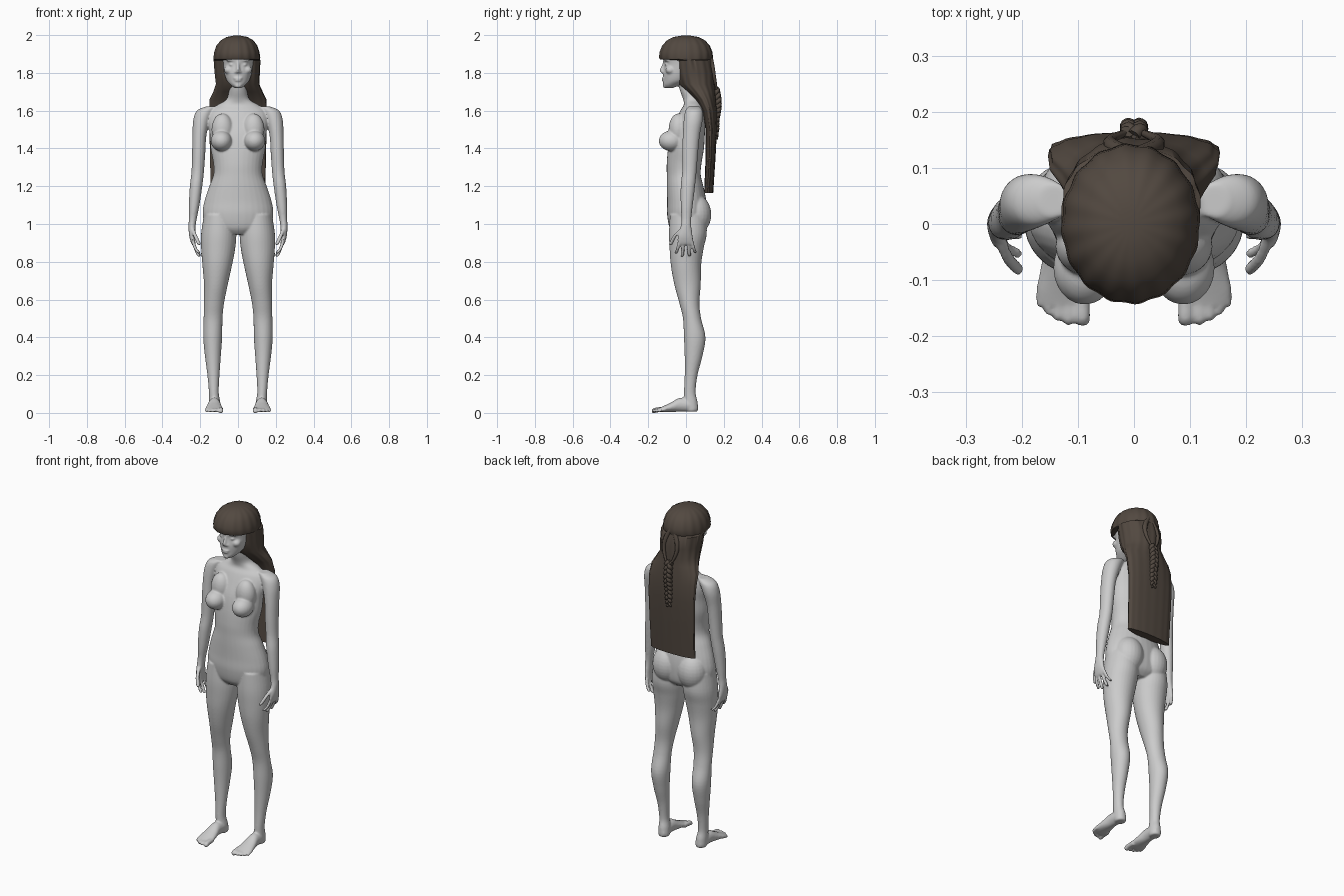
import bpy, bmesh, math
from mathutils import Matrix, Vector

cube = bpy.data.objects.get("Cube")
if cube:
    bpy.data.objects.remove(cube, do_unlink=True)


def material(name, colour):
    mat = bpy.data.materials.new(name)
    mat.use_nodes = True
    mat.diffuse_color = colour
    mat.node_tree.nodes["Principled BSDF"].inputs["Base Color"].default_value = colour
    return mat


clay = material("clay grey", (0.60, 0.60, 0.60, 1))
brown = material("dark brown", (0.085, 0.066, 0.052, 1))


def spline(a, b, c, d, t):
    """Catmull-Rom blend of four section rows."""
    return [0.5 * (2 * q + (r - p) * t + (2 * p - 5 * q + 4 * r - s) * t * t
                   + (3 * q - p - 3 * r + s) * t ** 3) for p, q, r, s in zip(a, b, c, d)]


def refine(rows, steps):
    result = []
    for i in range(len(rows) - 1):
        a, d = rows[max(i - 1, 0)], rows[min(i + 2, len(rows) - 1)]
        result += [spline(a, rows[i], rows[i + 1], d, k / steps) for k in range(steps)]
    return result + [rows[-1]]


def loft(bm, rows, steps=5, segments=32, along_y=False, mirrored=False, ripple=0):
    """Skin oval sections given as x, y, z, half width, half depth."""
    rows = refine(rows, steps) if steps > 1 else rows
    for side in ((1, -1) if mirrored else (1,)):
        rings = []
        for x, y, z, wide, deep in rows:
            ring = []
            for i in range(segments):
                angle = math.tau * i / segments
                swell = 1 + ripple * math.sin(angle * 16)
                u, v = wide * swell * math.cos(angle), deep * swell * math.sin(angle)
                point = (x + u, y, z + v) if along_y else (x + u, y + v, z)
                ring.append(bm.verts.new((side * point[0], point[1], point[2])))
            rings.append(ring)
        faces = [bm.faces.new(rings[0]), bm.faces.new(rings[-1])]
        for low, high in zip(rings, rings[1:]):
            for i in range(segments):
                j = (i + 1) % segments
                faces.append(bm.faces.new((low[i], low[j], high[j], high[i])))
        bmesh.ops.recalc_face_normals(bm, faces=faces)


def ball(bm, centre, radii):
    """Ellipsoid, repeated on the other side when off centre."""
    for side in ((1, -1) if centre[0] else (1,)):
        place = Matrix.Translation((side * centre[0], centre[1], centre[2]))
        bmesh.ops.create_uvsphere(bm, u_segments=24, v_segments=16, radius=1,
                                  matrix=place @ Matrix.Diagonal((*radii, 1)))


def digit(bm, points, radius, along_y=False):
    """Finger or toe with a rounded tip."""
    points = [Vector(p) for p in points]
    tip = points[-1] + (points[-1] - points[-2]).normalized() * radius * 0.6
    rows = [(*p, radius, radius) for p in points] + [(*tip, radius / 2, radius / 2)]
    loft(bm, rows, steps=3, segments=12, along_y=along_y, mirrored=True)


def finish(bm, name, mat):
    mesh = bpy.data.meshes.new(name)
    bm.to_mesh(mesh)
    bm.free()
    mesh.materials.append(mat)
    mesh.polygons.foreach_set("use_smooth", [True] * len(mesh.polygons))
    obj = bpy.data.objects.new(name, mesh)
    bpy.context.collection.objects.link(obj)
    return obj


body = bmesh.new()

# Neck and torso
loft(body, [
    (0, 0, 1.78, .046, .048), (0, .015, 1.71, .048, .048), (0, .035, 1.66, .062, .05),
    (0, .04, 1.63, .11, .052), (0, .035, 1.60, .148, .065), (0, .025, 1.55, .160, .078),
    (0, .01, 1.48, .150, .09), (0, 0, 1.40, .145, .095), (0, -.01, 1.32, .130, .092),
    (0, -.012, 1.26, .130, .09), (0, -.005, 1.20, .152, .097), (0, .004, 1.12, .178, .104),
    (0, .006, 1.05, .187, .106), (0, .008, .98, .165, .095), (0, .005, .945, .10, .065)])
ball(body, (.088, -.078, 1.44), (.056, .066, .054))
ball(body, (.082, -.040, 1.50), (.058, .052, .085))
ball(body, (.083, .052, 1.05), (.084, .082, .105))

# Legs
loft(body, [
    (.100, .010, 1.05, .080, .095), (.102, .010, .95, .093, .100),
    (.105, .003, .87, .090, .090), (.110, 0, .78, .078, .080), (.117, .008, .68, .063, .070),
    (.127, .018, .58, .053, .053), (.132, .032, .50, .050, .048), (.134, .046, .40, .050, .057),
    (.133, .040, .30, .042, .047), (.130, .027, .20, .032, .034), (.128, .020, .11, .026, .031),
    (.124, .025, .06, .030, .036), (.122, .030, .02, .031, .034), (.122, .030, .006, .025, .028)],
    mirrored=True)

# Feet and toes
loft(body, [
    (.122, .060, .028, .018, .020), (.123, .030, .038, .030, .032),
    (.125, -.03, .043, .032, .037), (.126, -.08, .030, .041, .025),
    (.127, -.12, .020, .047, .016), (.126, -.145, .015, .042, .010)],
    along_y=True, mirrored=True)
for x, reach, radius in ((.092, -.173, .014), (.117, -.175, .009), (.135, -.168, .009),
                         (.152, -.157, .0085), (.167, -.144, .008)):
    digit(body, [(x, -.11, .018), (x, reach + .02, .016), (x, reach, .011)], radius, True)

# Arms and palms
loft(body, [
    (.140, .042, 1.622, .030, .030), (.172, .042, 1.60, .046, .045),
    (.192, .038, 1.55, .045, .050), (.204, .028, 1.47, .037, .045),
    (.208, .022, 1.38, .035, .042), (.213, .018, 1.28, .033, .038),
    (.222, .010, 1.20, .033, .038), (.232, .004, 1.10, .028, .032),
    (.239, .002, 1.03, .021, .026), (.243, 0, .99, .019, .028),
    (.243, -.004, .94, .016, .039), (.238, -.003, .905, .012, .042),
    (.234, -.002, .89, .009, .036)], mirrored=True)

# Fingers and thumbs
for start, end, height in ((-.034, -.052, .848), (-.012, -.020, .832),
                           (.010, .018, .834), (.031, .050, .850)):
    middle = (start + end) / 2
    digit(body, [(.238, start, .91), (.226, middle, .872), (.208, end, height)], .0095)
digit(body, [(.240, -.022, .975), (.225, -.060, .935), (.207, -.080, .895)], .011)

# Head
loft(body, [
    (0, -.088, 1.720, .018, .018), (0, -.076, 1.735, .038, .044), (0, -.050, 1.76, .060, .070),
    (0, -.035, 1.80, .073, .087), (0, -.020, 1.845, .080, .096), (0, -.010, 1.89, .085, .112),
    (0, 0, 1.94, .075, .095), (0, 0, 1.97, .040, .060)], steps=6)

# Nose, lips, cheeks, brows and eyes
loft(body, [(0, -.112, 1.868, .010, .008), (0, -.117, 1.84, .008, .011),
            (0, -.123, 1.815, .011, .017), (0, -.120, 1.800, .013, .012)])
ball(body, (.012, -.119, 1.805), (.008, .010, .007))
ball(body, (0, -.119, 1.771), (.024, .011, .005))
ball(body, (0, -.118, 1.760), (.020, .011, .006))
ball(body, (0, -.105, 1.731), (.020, .018, .012))
ball(body, (.048, -.083, 1.815), (.026, .026, .022))
ball(body, (.034, -.098, 1.868), (.030, .020, .008))
ball(body, (.032, -.097, 1.843), (.017, .016, .009))

# Blend every body volume into one smooth skin
figure = finish(body, "body", clay)
remesh = figure.modifiers.new("Blend", "REMESH")
remesh.mode = "VOXEL"
remesh.voxel_size = .005
remesh.use_smooth_shade = True
relax = figure.modifiers.new("Relax", "SMOOTH")
relax.factor = .5
relax.iterations = 5

# Long hair with a fringe stepping back around the face
hair = bmesh.new()
loft(hair, [
    (-.005, 0, 1.997, .020, .025), (-.005, 0, 1.99, .055, .065), (-.005, 0, 1.972, .086, .100),
    (-.006, 0, 1.945, .107, .125), (-.006, 0, 1.91, .119, .139), (-.006, 0, 1.88, .123, .142),
    (-.006, .001, 1.872, .122, .137), (-.005, .037, 1.866, .123, .103),
    (-.004, .047, 1.80, .119, .106), (-.002, .055, 1.74, .114, .096),
    (0, .080, 1.70, .130, .075), (0, .102, 1.66, .149, .055), (0, .124, 1.60, .152, .040),
    (0, .134, 1.50, .150, .030), (0, .130, 1.35, .147, .026), (0, .120, 1.165, .143, .024)],
    steps=1, segments=128, ripple=.012)
long_hair = finish(hair, "long_hair", brown)


def strand(name, points, radius):
    """Tapered round lock following a path."""
    curve = bpy.data.curves.new(name, "CURVE")
    curve.dimensions = "3D"
    curve.bevel_depth = radius
    curve.bevel_resolution = 2
    path = curve.splines.new("POLY")
    path.points.add(len(points) - 1)
    for i, (knot, point) in enumerate(zip(path.points, points)):
        knot.co = (*point, 1)
        knot.radius = min(1, .3 + (len(points) - i) / 20)
    curve.use_fill_caps = True
    curve.materials.append(brown)
    obj = bpy.data.objects.new(name, curve)
    bpy.context.collection.objects.link(obj)


# Three-lock braid hanging down the back
for lock in range(3):
    points = []
    for i in range(61):
        t = i / 60
        turn = math.tau * (t * 3.5 + lock / 3)
        back = .158 + .012 * math.sin(math.pi * min(1, t * 1.6)) + .008 * math.sin(turn * 2)
        points.append((.014 * math.sin(turn), back, 1.72 - .27 * t))
    strand("braid_lock", points, .012)

# Side locks drawn back into the braid
for side in (-1, 1):
    points = []
    for i in range(21):
        t = i / 20
        points.append((side * (.008 + .035 * math.sin(math.pi * t)),
                       .125 + .040 * t, 1.90 - .20 * t))
    strand("gathered_lock", points, .014)

# Keep crisp edges under the fringe and at the hair tips
bpy.ops.object.select_all(action="DESELECT")
long_hair.select_set(True)
bpy.context.view_layer.objects.active = long_hair
bpy.ops.object.shade_smooth_by_angle(angle=math.radians(45))
